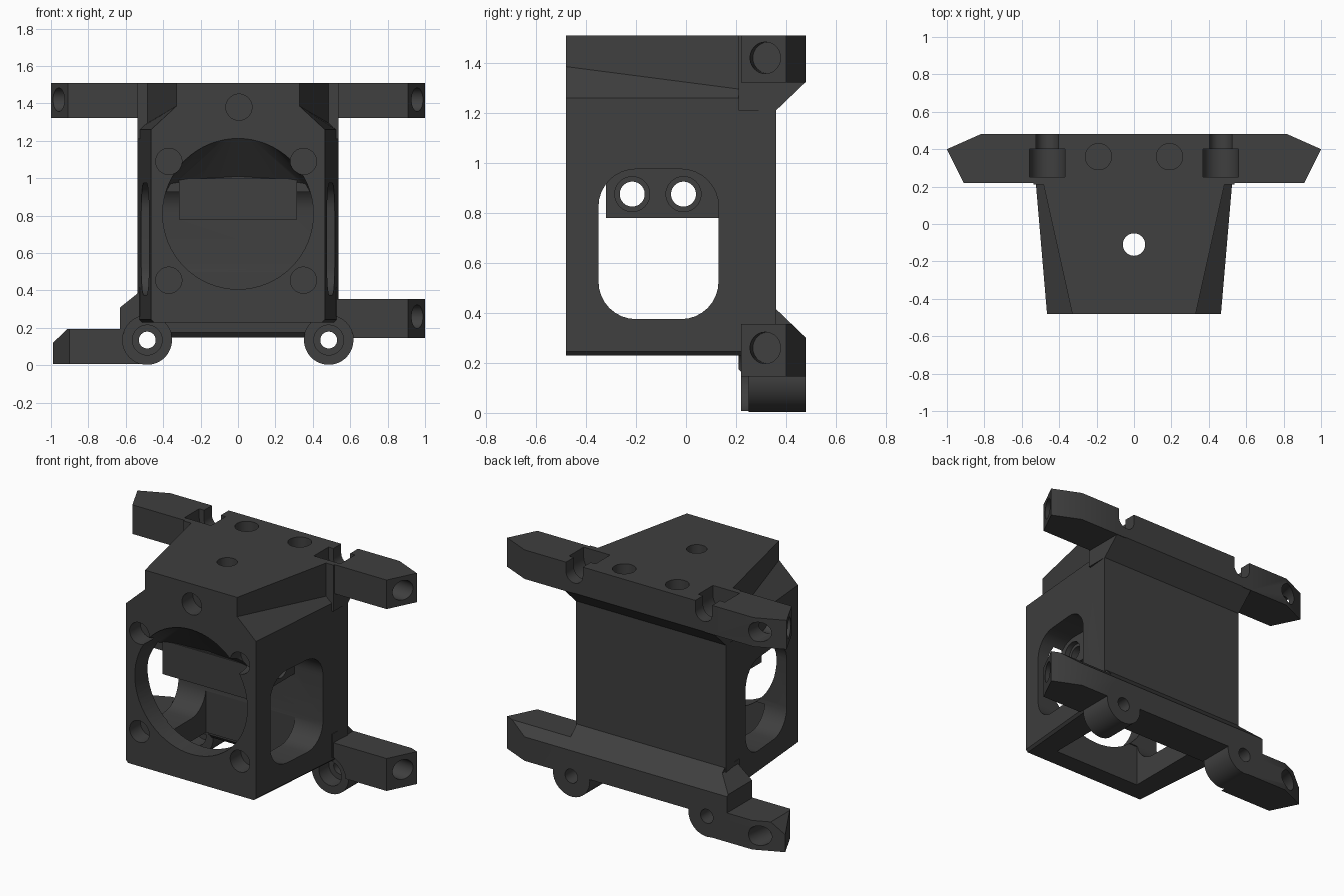
import bpy, bmesh, math
from mathutils import Vector, Matrix

if "Cube" in bpy.data.objects:
    bpy.data.objects.remove(bpy.data.objects["Cube"])

mat = bpy.data.materials.new("charcoal plastic")
mat.diffuse_color = (0.05, 0.05, 0.05, 1)
mat.use_nodes = True
mat.node_tree.nodes["Principled BSDF"].inputs["Base Color"].default_value = mat.diffuse_color


def make(name, bm):
    bmesh.ops.recalc_face_normals(bm, faces=bm.faces)
    me = bpy.data.meshes.new(name)
    bm.to_mesh(me)
    bm.free()
    ob = bpy.data.objects.new(name, me)
    bpy.context.collection.objects.link(ob)
    return ob


def prism(name, pts, axis, a, b):
    """Extrude a profile along an axis; profile is (y,z), (x,z) or (x,y)."""
    def co(p, t):
        return {"x": (t, p[0], p[1]), "y": (p[0], t, p[1]), "z": (p[0], p[1], t)}[axis]
    bm = bmesh.new()
    lo = [bm.verts.new(co(p, a)) for p in pts]
    hi = [bm.verts.new(co(p, b)) for p in pts]
    bm.faces.new(lo)
    bm.faces.new(hi[::-1])
    for i in range(len(pts)):
        j = (i + 1) % len(pts)
        bm.faces.new((lo[i], lo[j], hi[j], hi[i]))
    return make(name, bm)


def box(name, x0, x1, y0, y1, z0, z1):
    return prism(name, [(x0, y0), (x1, y0), (x1, y1), (x0, y1)], "z", z0, z1)


def rod(name, p, q, r, n=40):
    """Cylinder between two points."""
    p, q = Vector(p), Vector(q)
    bm = bmesh.new()
    m = Matrix.Translation((p + q) / 2) @ (q - p).to_track_quat("Z", "Y").to_matrix().to_4x4()
    bmesh.ops.create_cone(bm, cap_ends=True, segments=n, radius1=r, radius2=r,
                          depth=(q - p).length, matrix=m)
    return make(name, bm)


def combine(other, op):
    mod = frame.modifiers.new(op, "BOOLEAN")
    mod.operation, mod.solver, mod.object = op, "MANIFOLD", other
    bpy.context.view_layer.objects.active = frame
    bpy.ops.object.modifier_apply(modifier=mod.name)
    bpy.data.objects.remove(other)


def add(o):
    combine(o, "UNION")


def cut(o):
    combine(o, "DIFFERENCE")


# upper and lower rails
frame = prism("fan_housing_bracket", [(0.21, 1.21), (0.36, 1.21), (0.48, 1.325), (0.48, 1.51),
                                      (0.21, 1.51)], "x", -0.537, 0.537)
add(prism("lower_rail", [(0.21, 0.175), (0.235, 0.148), (0.48, 0.148), (0.48, 0.30),
                         (0.36, 0.415), (0.21, 0.415)], "x", -0.53, 0.53))

# lower left gusset
add(prism("gusset", [(-0.63, 0.15), (-0.63, 0.31), (-0.53, 0.39), (-0.45, 0.39), (-0.45, 0.15)],
          "y", 0.225, 0.48))

# arms with pointed ends
for s, z0, z1, tip in ((1, 1.322, 1.51, 1), (-1, 1.322, 1.51, 1),
                       (1, 0.145, 0.355, 1), (-1, 0.007, 0.195, 0.99)):
    plan = [(0.47, 0.22), (tip - 0.09, 0.22), (tip, 0.4), (tip - 0.18, 0.48), (0.47, 0.48)]
    add(prism("arm", [(s * x, y) for x, y in plan], "z", z0, z1))

# chamfer on the lower rail and on the low arm's tip
cut(prism("rail_chamfer", [(0.36, 0.415), (0.48, 0.30), (0.6, 0.185), (0.6, 0.6), (0.36, 0.6)],
          "x", -1.1, 1.1))
cut(prism("tip_chamfer", [(-0.91, 0.196), (-1.0, 0.11), (-1.1, 0.11), (-1.1, 0.25), (-0.91, 0.25)],
          "y", 0.1, 0.6))

# lower screw bosses
for s in (-1, 1):
    x = s * 0.485
    cut(rod("boss_clearance", (x, 0.15, 0.135), (x, 0.26, 0.135), 0.132))
    add(rod("boss", (x, 0.25, 0.135), (x, 0.48, 0.135), 0.132, 48))

# tapered housing with sloped upper shoulders
bm = bmesh.new()
rings = []
for y, o, i, zi in ((-0.48, 0.465, 0.33, 1.385), (0.36, 0.537, 0.517, 1.276)):
    half = [(o - 0.015, 0.23), (o, 0.245), (o, 1.26), (i, zi), (i, 1.51)]
    rings.append([bm.verts.new((x, y, z)) for x, z in half + [(-x, z) for x, z in half[::-1]]])
bm.faces.new(rings[0])
bm.faces.new(rings[1][::-1])
n = len(rings[0])
for k in range(n):
    j = (k + 1) % n
    bm.faces.new((rings[0][k], rings[0][j], rings[1][j], rings[1][k]))
add(make("housing", bm))

# boss counterbores and holes
for s in (-1, 1):
    x = s * 0.485
    cut(rod("counterbore", (x, 0.22, 0.135), (x, 0.35, 0.135), 0.08))
    cut(rod("boss_hole", (x, 0.2, 0.135), (x, 0.6, 0.135), 0.045))

# open screw channels in the upper rail
for s in (-1, 1):
    x = s * 0.463
    for r, y0, y1 in ((0.095, 0.25, 0.4), (0.06, 0.39, 0.6)):
        u = [(x + r * math.cos(a), 1.45 + r * math.sin(a))
             for a in [math.pi + math.pi * k / 16 for k in range(17)]]
        cut(prism("channel", u + [(x + r, 1.6), (x - r, 1.6)], "y", y0, y1))

# tie holes: in the tips, and in the backs of the left arms
for s, z in ((1, 1.42), (-1, 1.42), (1, 0.26)):
    cut(rod("tip_hole", (s * 1.05, 0.31, z), (s * 0.78, 0.33, z), 0.063))
for z in (1.42, 0.1):
    cut(rod("back_hole", (-0.83, 0.6, z), (-0.87, 0.32, z), 0.063))

# side windows running across, then the block hanging inside
win = []
for cy, cz, a0 in ((-0.02, 0.825, 0), (-0.2, 0.825, 90), (-0.2, 0.525, 180), (-0.02, 0.525, 270)):
    for k in range(9):
        a = math.radians(a0 + k * 90 / 8)
        win.append((cy + 0.15 * math.cos(a), cz + 0.15 * math.sin(a)))
cut(prism("window", win, "x", -0.7, 0.7))

# round front intake whose roof slopes down to the block
bm = bmesh.new()
for k in range(64):
    a = 2 * math.pi * k / 64
    c, s = 0.403 * math.cos(a), 0.81 + 0.403 * math.sin(a)
    bm.verts.new((c, -0.5, s))
    bm.verts.new((c, -0.475, s))
    if math.sin(a) < 0.3:
        bm.verts.new((c, -0.31, s))
for x in (-0.36, -0.2, 0, 0.2, 0.36):
    bm.verts.new((x, -0.31, 1.01 - 0.3 * x * x))
bmesh.ops.convex_hull(bm, input=bm.verts)
bmesh.ops.delete(bm, geom=[v for v in bm.verts if not v.link_faces], context="VERTS")
cut(make("intake", bm))
add(box("inner_block", -0.315, 0.315, -0.32, 0.2, 0.78, 1.0))

# opening underneath
cut(box("bottom_opening", -0.32, 0.32, -0.355, 0.13, 0.1, 0.5))

# cross holes through the inner block
for y in (-0.215, -0.01):
    cut(rod("cross_hole", (-0.7, y, 0.875), (0.7, y, 0.875), 0.05))
    for s in (-1, 1):
        cut(rod("cross_sink", (s * 0.28, y, 0.875), (s * 0.36, y, 0.875), 0.07))

# blind holes in the front and the top, and the vertical through hole
for x, z in ((-0.37, 1.09), (0.35, 1.09), (-0.37, 0.455), (0.35, 0.455), (0.005, 1.38)):
    cut(rod("front_hole", (x, -0.6, z), (x, -0.37, z), 0.07))
for x in (-0.19, 0.19):
    cut(rod("top_hole", (x, 0.36, 1.3), (x, 0.36, 1.6), 0.07))
cut(rod("through_hole", (0, -0.11, 0.1), (0, -0.11, 1.6), 0.06))

frame.data.materials.clear()
frame.data.materials.append(mat)
for p in frame.data.polygons:
    p.material_index = 0
bpy.context.view_layer.objects.active = frame
frame.select_set(True)
bpy.ops.object.shade_smooth_by_angle(angle=math.radians(25))
